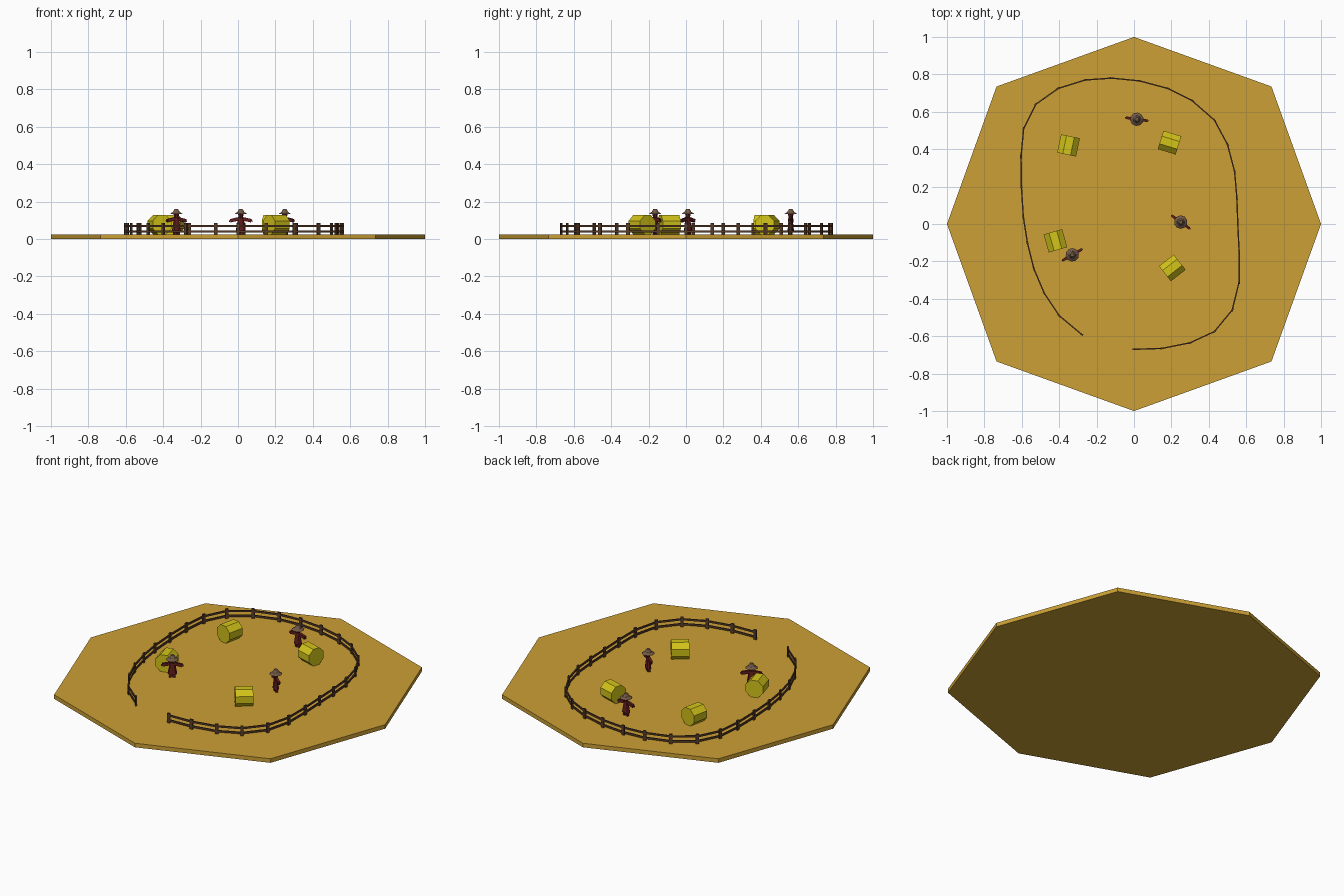
import bpy, bmesh, math
from mathutils import Matrix, Vector

if "Cube" in bpy.data.objects:
    bpy.data.objects.remove(bpy.data.objects["Cube"])

GROUND = 0.025


def material(name, rgb):
    m = bpy.data.materials.new(name)
    m.diffuse_color = (*rgb, 1)
    m.use_nodes = True
    m.node_tree.nodes["Principled BSDF"].inputs["Base Color"].default_value = m.diffuse_color
    return m


SOIL = material("soil", (0.60, 0.35, 0.035))
STRAW = material("straw", (0.65, 0.55, 0.01))
WOOD = material("wood", (0.10, 0.045, 0.022))
CLOTH = material("red_cloth", (0.12, 0.012, 0.012))
FELT = material("felt", (0.17, 0.10, 0.06))


def finish(name, bm, mat, matrix=Matrix()):
    bmesh.ops.recalc_face_normals(bm, faces=bm.faces)
    me = bpy.data.meshes.new(name)
    bm.to_mesh(me)
    bm.free()
    me.materials.append(mat)
    ob = bpy.data.objects.new(name, me)
    ob.matrix_world = matrix
    bpy.context.collection.objects.link(ob)
    return ob


def add_box(bm, center, size, rot=Matrix()):
    bmesh.ops.create_cube(bm, size=1, matrix=Matrix.Translation(center) @ rot @ Matrix.Diagonal((*size, 1)))


def add_cone(bm, n, r1, r2, z1, z2, squash=1):
    m = Matrix.Translation((0, 0, (z1 + z2) / 2)) @ Matrix.Diagonal((1, squash, 1, 1))
    bmesh.ops.create_cone(bm, cap_ends=True, segments=n, radius1=r1, radius2=r2, depth=z2 - z1, matrix=m)


# octagonal ground slab, diagonal corners slightly further out
bm = bmesh.new()
corners = [(1, 0), (.735, .735), (0, 1), (-.735, .735), (-1, 0), (-.735, -.735), (0, -1), (.735, -.735)]
face = bm.faces.new([bm.verts.new((x, y, 0)) for x, y in corners])
top = bmesh.ops.extrude_face_region(bm, geom=[face])["geom"]
bmesh.ops.translate(bm, vec=(0, 0, GROUND), verts=[v for v in top if isinstance(v, bmesh.types.BMVert)])
if not any(f.calc_center_median().z < 0.001 for f in bm.faces):
    bm.faces.new([v for v in bm.verts if v.co.z < 0.001])
finish("ground_slab", bm, SOIL)

# fence: a post at each path point and two rails between neighbours
path = [Vector((x, y, 0)) for x, y in [
    (-.28, -.59), (-.40, -.49), (-.48, -.37), (-.535, -.24), (-.57, -.10), (-.592, .04), (-.602, .20),
    (-.604, .36), (-.59, .51), (-.525, .64), (-.405, .725), (-.26, .77), (-.12, .78), (.03, .765),
    (.18, .725), (.31, .66), (.43, .555), (.50, .425), (.538, .28), (.55, .14), (.555, 0), (.562, -.15),
    (.562, -.31), (.525, -.46), (.43, -.575), (.30, -.635), (.15, -.665), (0, -.67)]]
posts, rails = bmesh.new(), bmesh.new()
for i, p in enumerate(path):
    d = path[min(i + 1, len(path) - 1)] - path[max(i - 1, 0)]
    add_box(posts, p + Vector((0, 0, .0545)), (.018, .009, .061), Matrix.Rotation(math.atan2(d.y, d.x), 4, 'Z'))
for a, b in zip(path, path[1:]):
    d = b - a
    for z in (.041, .070):
        add_box(rails, (a + b) / 2 + Vector((0, 0, z)), (d.length + .003, .007, .011),
                Matrix.Rotation(math.atan2(d.y, d.x), 4, 'Z'))
finish("fence_posts", posts, WOOD)
finish("fence_rails", rails, WOOD)

# round straw bales: eight-sided rolls lying on a flat side
apothem = .0515
for x, y, angle in [(-.35, .42, 78), (.19, .435, -17), (-.42, -.09, -74), (.205, -.235, 38)]:
    bm = bmesh.new()
    bmesh.ops.create_cone(bm, cap_ends=True, segments=8, radius1=apothem / math.cos(math.pi / 8),
                          radius2=apothem / math.cos(math.pi / 8), depth=.1,
                          matrix=Matrix.Rotation(math.pi / 2, 4, 'Y') @ Matrix.Rotation(math.pi / 8, 4, 'Z'))
    # make sure a flat lies down whatever the start angle of the primitive
    if sum(v.co.z < -apothem - .002 for v in bm.verts):
        bmesh.ops.rotate(bm, verts=bm.verts, matrix=Matrix.Rotation(math.pi / 8, 3, 'X'))
    finish("straw_bale", bm, STRAW,
           Matrix.Translation((x, y, GROUND + apothem)) @ Matrix.Rotation(math.radians(angle), 4, 'Z'))

# scarecrows
for x, y, angle in [(.015, .56, -8), (.25, .01, -36), (-.33, -.165, 30)]:
    place = Matrix.Translation((x, y, GROUND)) @ Matrix.Rotation(math.radians(angle), 4, 'Z')
    # coat with drooping sleeves
    bm = bmesh.new()
    add_cone(bm, 8, .027, .015, .02, .088, .65)
    for s in (-1, 1):
        add_box(bm, (s * .034, 0, .078), (.046, .014, .018), Matrix.Rotation(s * .22, 4, 'Y'))
        add_box(bm, (s * .011, 0, .012), (.013, .014, .024))
    finish("scarecrow_coat", bm, CLOTH, place)
    # crossbar ends
    bm = bmesh.new()
    for s in (-1, 1):
        add_box(bm, (s * .058, 0, .072), (.010, .007, .008), Matrix.Rotation(s * .22, 4, 'Y'))
    add_cone(bm, 6, .004, .004, 0, .03)
    finish("scarecrow_pole", bm, WOOD, place)
    # head
    bm = bmesh.new()
    add_cone(bm, 8, .011, .015, .086, .110)
    finish("scarecrow_head", bm, CLOTH, place)
    # hat with wide brim
    bm = bmesh.new()
    add_cone(bm, 10, .036, .020, .108, .119)
    add_cone(bm, 10, .019, .010, .119, .135)
    finish("scarecrow_hat", bm, FELT, place)
